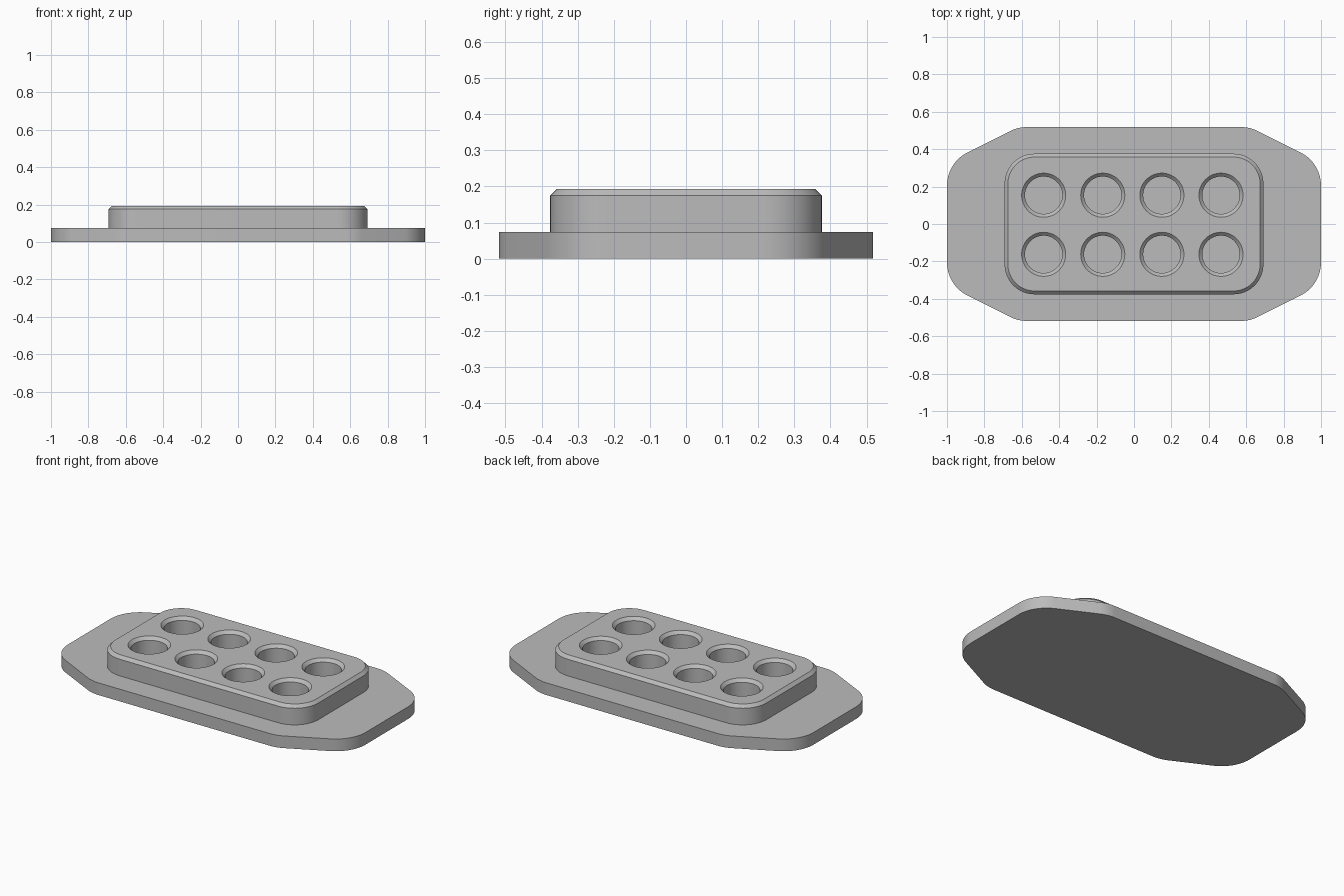
import bpy, bmesh, math
from mathutils import Vector

# Remove the default object
if "Cube" in bpy.data.objects:
    bpy.data.objects.remove(bpy.data.objects["Cube"], do_unlink=True)

# Single material
GREY = (0.5, 0.5, 0.5, 1.0)
grey = bpy.data.materials.new("plain grey")
grey.use_nodes = True
grey.diffuse_color = GREY
grey.node_tree.nodes["Principled BSDF"].inputs["Base Color"].default_value = GREY

PLATE_TOP, CHAMFER_LOW, TOP = 0.074, 0.175, 0.193
CHAMFER = TOP - CHAMFER_LOW


def rounded(corners, radius, steps=12):
    """Outline of a convex counter-clockwise polygon with filleted corners."""
    pts = []
    n = len(corners)
    for i, c in enumerate(corners):
        c = Vector(c)
        to_prev = (Vector(corners[i - 1]) - c).normalized()
        to_next = (Vector(corners[(i + 1) % n]) - c).normalized()
        half = to_prev.angle(to_next) / 2
        centre = c + (to_prev + to_next).normalized() * radius / math.sin(half)
        start = c + to_prev * radius / math.tan(half) - centre
        a0 = math.atan2(start.y, start.x)
        turn = math.pi - 2 * half
        for k in range(steps + 1):
            a = a0 + turn * k / steps
            pts.append(centre + Vector((math.cos(a), math.sin(a))) * radius)
    return pts


def rectangle(hx, hy):
    return [(-hx, -hy), (hx, -hy), (hx, hy), (-hx, hy)]


def circle(cx, cy, r, sides=48):
    return [Vector((cx + r * math.cos(math.tau * i / sides),
                    cy + r * math.sin(math.tau * i / sides))) for i in range(sides)]


def loft(bm, sections):
    """Skin (outline, height) sections and return the vertex rings."""
    rings = [[bm.verts.new((p.x, p.y, z)) for p in pts] for pts, z in sections]
    for a, b in zip(rings, rings[1:]):
        n = len(a)
        for i in range(n):
            j = (i + 1) % n
            bm.faces.new((a[i], a[j], b[j], b[i]))
    return rings


def finish(bm, name):
    mesh = bpy.data.meshes.new(name)
    bm.to_mesh(mesh)
    bm.free()
    mesh.materials.append(grey)
    obj = bpy.data.objects.new(name, mesh)
    bpy.context.collection.objects.link(obj)
    bpy.ops.object.select_all(action='DESELECT')
    obj.select_set(True)
    bpy.context.view_layer.objects.active = obj
    bpy.ops.object.shade_smooth_by_angle(angle=math.radians(30))


# Base plate: elongated octagon with rounded corners
right_half = [(0.62, -0.518), (1, -0.328), (1, 0.328), (0.62, 0.518)]
outline = rounded(right_half + [(-x, -y) for x, y in right_half], 0.2)
bm = bmesh.new()
bottom, top = loft(bm, [(outline, 0), (outline, PLATE_TOP)])
bm.faces.new(top)
bm.faces.new(bottom[::-1])
finish(bm, "base_plate")

# Raised block: rounded rectangle, chamfered rim, eight chamfered wells
bm = bmesh.new()
wall = rounded(rectangle(0.692, 0.376), 0.16)
rim = rounded(rectangle(0.692 - CHAMFER, 0.376 - CHAMFER), 0.16 - CHAMFER)
top_rings = [loft(bm, [(wall, PLATE_TOP), (wall, CHAMFER_LOW), (rim, TOP)])[-1]]
for col in range(4):
    for row in range(2):
        x, y = -0.483 + 0.316 * col, -0.162 + 0.316 * row
        well, mouth = circle(x, y, 0.1), circle(x, y, 0.1 + CHAMFER)
        top_rings.append(loft(bm, [(mouth, TOP), (well, CHAMFER_LOW), (well, PLATE_TOP)])[0])

# Block top face around the wells
edges = [bm.edges.get((r[i - 1], r[i])) for r in top_rings for i in range(len(r))]
fill = bmesh.ops.triangle_fill(bm, edges=edges, use_beauty=True, normal=(0, 0, 1))
for f in fill["geom"]:
    if isinstance(f, bmesh.types.BMFace):
        f.normal_update()
        if f.normal.z < 0:
            f.normal_flip()
finish(bm, "raised_block")
